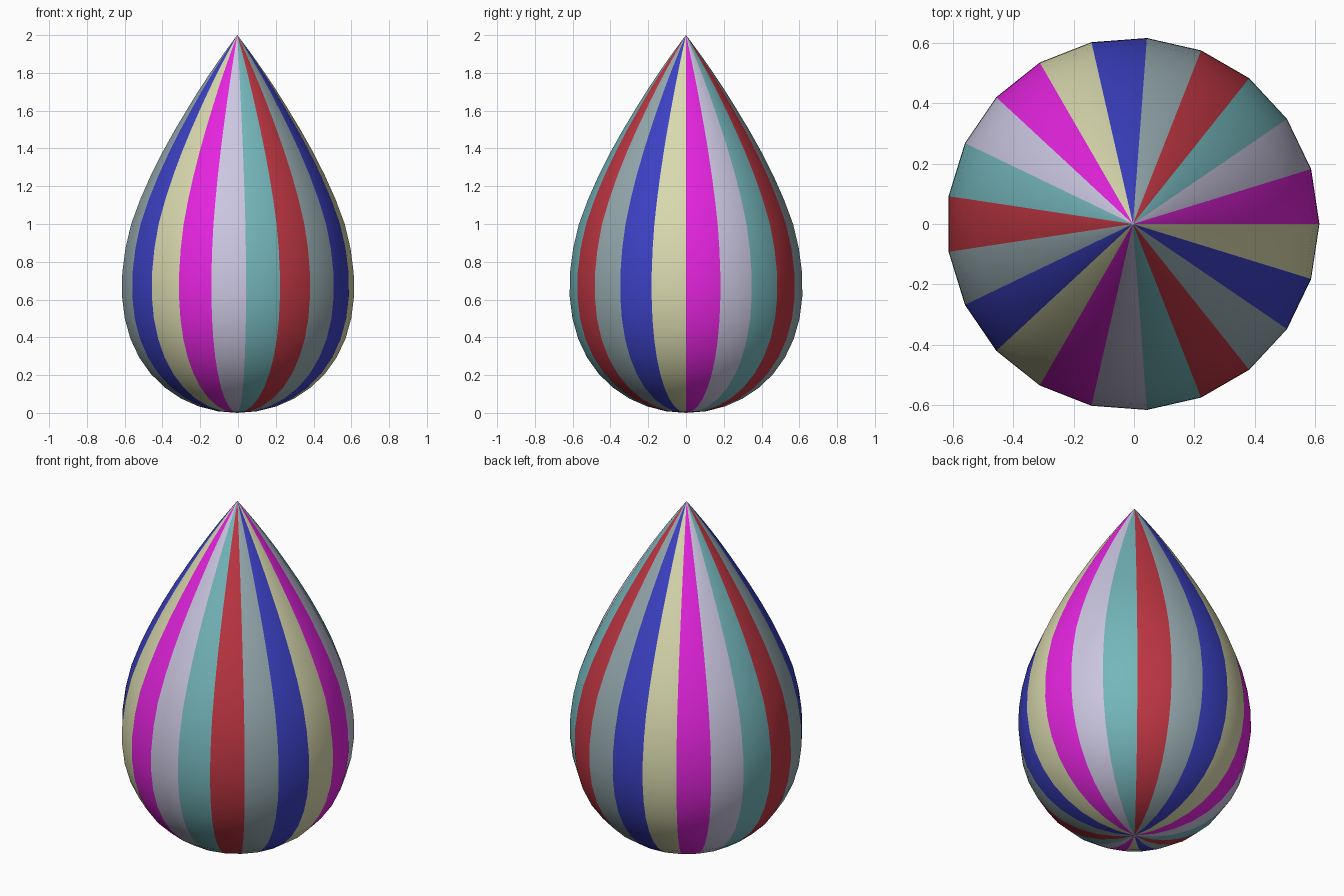
import bpy, bmesh, math

if "Cube" in bpy.data.objects:
    bpy.data.objects.remove(bpy.data.objects["Cube"])

SIDES, RINGS = 21, 24

# Seven stripe colours (sRGB), repeated three times counter-clockwise from +x
PALETTE = [
    ("magenta", (228, 36, 222)),
    ("lavender", (203, 198, 224)),
    ("teal", (116, 182, 187)),
    ("red", (190, 54, 66)),
    ("grey_blue", (150, 170, 175)),
    ("blue", (60, 65, 196)),
    ("khaki", (216, 216, 174)),
]


def linear(c):
    c /= 255
    return c / 12.92 if c <= 0.04045 else ((c + 0.055) / 1.055) ** 2.4


def radius(z):
    # teardrop curve, slightly slimmer toward the tip
    slim = 1 - 0.05 * max(0.0, min(1.0, (z - 1.0) / 0.6))
    return 0.804 * (2 - z) * math.sqrt(z / 2) * slim


mesh = bpy.data.meshes.new("striped_teardrop")
for name, rgb in PALETTE:
    mat = bpy.data.materials.new(name)
    mat.diffuse_color = (*[linear(c) for c in rgb], 1)
    mat.use_nodes = True
    mat.node_tree.nodes["Principled BSDF"].inputs["Base Color"].default_value = mat.diffuse_color
    mesh.materials.append(mat)

# Lathe the profile; the odd side count needs a tiny shift to be centred
shift = -0.618 * (1 - math.cos(math.pi / SIDES)) / 2
bm = bmesh.new()
rings = []
for i in range(1, RINGS):
    z = 1 - math.cos(math.pi * i / RINGS)
    r = radius(z)
    rings.append([bm.verts.new((r * math.cos(math.tau * k / SIDES) + shift,
                                r * math.sin(math.tau * k / SIDES), z))
                  for k in range(SIDES)])
bottom = bm.verts.new((shift, 0, 0))
tip = bm.verts.new((shift, 0, 2))

# One stripe per column of faces
for k in range(SIDES):
    n = (k + 1) % SIDES
    column = [bm.faces.new((bottom, rings[0][n], rings[0][k])),
              bm.faces.new((rings[-1][k], rings[-1][n], tip))]
    for lo, hi in zip(rings, rings[1:]):
        column.append(bm.faces.new((lo[k], lo[n], hi[n], hi[k])))
    for f in column:
        f.material_index = k % len(PALETTE)
        f.smooth = True

bm.to_mesh(mesh)
bm.free()
bpy.context.collection.objects.link(bpy.data.objects.new("striped_teardrop", mesh))
